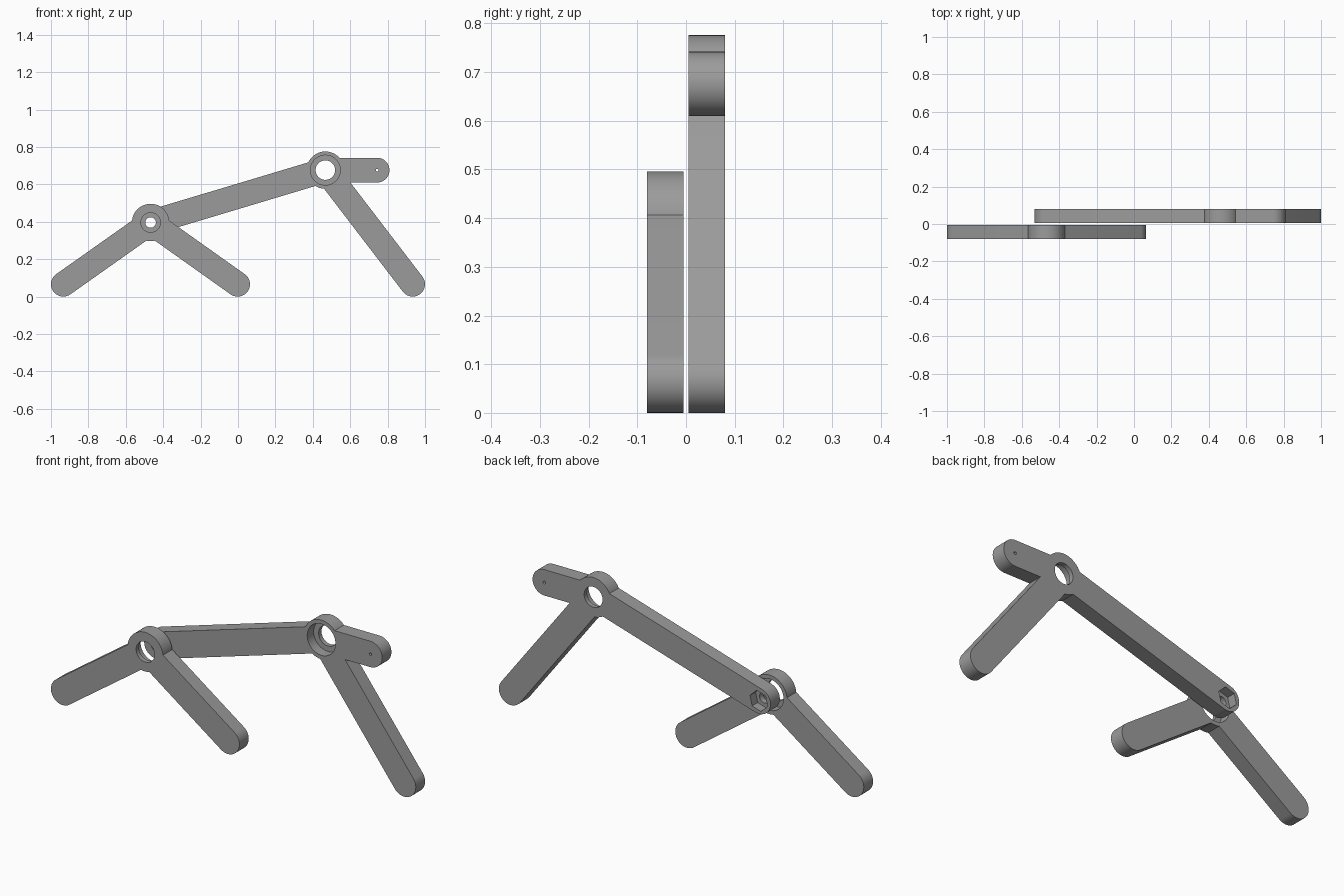
import bpy, bmesh, math
from mathutils import Vector

cube = bpy.data.objects.get("Cube")
if cube:
    bpy.data.objects.remove(cube)

grey = bpy.data.materials.new("mid grey")
grey.use_nodes = True
colour = (0.33, 0.33, 0.33, 1)
grey.diffuse_color = colour
grey.node_tree.nodes["Principled BSDF"].inputs["Base Color"].default_value = colour

ARM_R, HUB_R = 0.066, 0.1
BEARING_R, BORE_R = 0.08, 0.052
FRONT = (-0.08, -0.005)   # y range of the front bracket
REAR = (0.005, 0.08)      # y range of the rear bracket
hub_a, hub_b = Vector((-0.467, 0.396)), Vector((0.467, 0.676))


def prism(name, points, y0, y1):
    """Extrude an outline of (x, z) points from y0 to y1."""
    bm = bmesh.new()
    face = bm.faces.new([bm.verts.new((p[0], y0, p[1])) for p in points])
    ext = bmesh.ops.extrude_face_region(bm, geom=[face])
    verts = [v for v in ext["geom"] if isinstance(v, bmesh.types.BMVert)]
    bmesh.ops.translate(bm, verts=verts, vec=(0, y1 - y0, 0))
    bmesh.ops.recalc_face_normals(bm, faces=bm.faces)
    mesh = bpy.data.meshes.new(name)
    bm.to_mesh(mesh)
    bm.free()
    mesh.materials.append(grey)
    obj = bpy.data.objects.new(name, mesh)
    bpy.context.collection.objects.link(obj)
    return obj


def arc(c, r, start, sweep, n):
    return [(c[0] + r * math.cos(start + sweep * i / n),
             c[1] + r * math.sin(start + sweep * i / n)) for i in range(n + 1)]


def disc(name, c, r, y0, y1, n=48, turn=0.0):
    return prism(name, arc(c, r, turn, math.tau, n)[:-1], y0, y1)


def arm(name, hub, tip, ys):
    """Bar from a hub centre to a rounded tip."""
    d = Vector(tip) - hub
    a = math.atan2(d.y, d.x)
    side = Vector((-math.sin(a), math.cos(a))) * ARM_R
    outline = [hub + side, hub - side] + arc(tip, ARM_R, a - math.pi / 2, math.pi, 24)
    return prism(name, outline, *ys)


def combine(obj, others, operation):
    for other in others:
        mod = obj.modifiers.new(operation.lower(), "BOOLEAN")
        mod.object, mod.operation, mod.solver = other, operation, "EXACT"
        bpy.context.view_layer.objects.active = obj
        bpy.ops.object.modifier_apply(modifier=mod.name)
        bpy.data.objects.remove(other)


# Front bracket: two legs, bearing pocket open to the rear
front = disc("front_bracket", hub_a, HUB_R, *FRONT)
combine(front, [arm("leg", hub_a, (x, ARM_R), FRONT) for x in (-0.934, -0.002)], "UNION")
combine(front, [disc("bore", hub_a, BORE_R, -0.1, 0.0),
                disc("pocket", hub_a, BEARING_R, FRONT[1] - 0.052, 0.0)], "DIFFERENCE")

# Rear bracket: long link, leg and short tab, bearing pocket open to the front
rear = disc("rear_bracket", hub_b, HUB_R, *REAR)
tab_tip = (0.744, hub_b.y)
combine(rear, [arm("link", hub_b, hub_a, REAR),
               arm("leg", hub_b, (0.934, ARM_R), REAR),
               arm("tab", hub_b, tab_tip, REAR)], "UNION")
link_turn = math.atan2(*(hub_b - hub_a).yx)
combine(rear, [disc("bore", hub_b, BORE_R, -0.01, 0.1),
               disc("pocket", hub_b, BEARING_R, -0.01, REAR[0] + 0.052),
               disc("pin_hole", tab_tip, 0.007, -0.01, 0.1, 16),
               disc("bolt_hole", hub_a, 0.028, -0.01, 0.1, 32),
               disc("nut_pocket", hub_a, 0.052, 0.035, 0.1, 6, link_turn)], "DIFFERENCE")

# Smooth the round walls, keep the edges crisp
for obj in (front, rear):
    bpy.ops.object.select_all(action="DESELECT")
    obj.select_set(True)
    bpy.context.view_layer.objects.active = obj
    bpy.ops.object.shade_smooth_by_angle(angle=math.radians(30))
